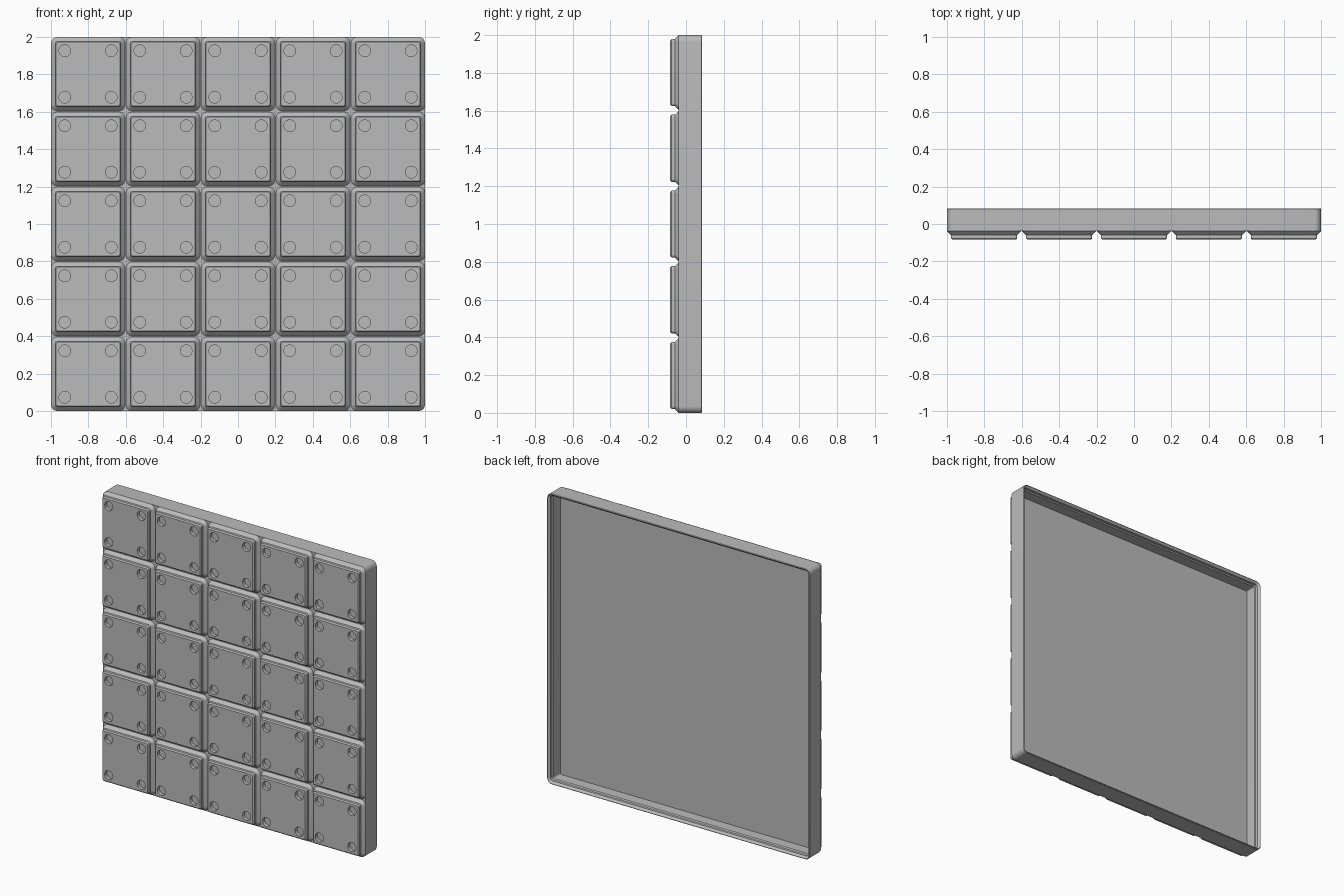
import bpy, bmesh
from math import sin, cos, pi
from mathutils import Vector

if "Cube" in bpy.data.objects:
    bpy.data.objects.remove(bpy.data.objects["Cube"], do_unlink=True)

MM = 2 / 209.5          # one millimetre in model units
PITCH = 42 * MM         # distance between feet
FRONT, BACK = -0.084, 0.084
CORNER_STEPS = 8

grey = bpy.data.materials.new("plain grey")
grey.use_nodes = True
colour = (0.5, 0.5, 0.5, 1)
grey.diffuse_color = colour
grey.node_tree.nodes["Principled BSDF"].inputs["Base Color"].default_value = colour


def ring(bm, size, radius, y):
    """Rounded square in the xz plane, centred on the origin."""
    verts = []
    c = size / 2 - radius
    for k, (sx, sz) in enumerate([(1, 1), (-1, 1), (-1, -1), (1, -1)]):
        for i in range(CORNER_STEPS + 1):
            a = pi / 2 * (k + i / CORNER_STEPS)
            verts.append(bm.verts.new((sx * c + radius * cos(a), y, sz * c + radius * sin(a))))
    return verts


def circle(bm, centre, radius, y, sides=32):
    return [bm.verts.new((centre[0] + radius * cos(2 * pi * i / sides), y,
                          centre[1] + radius * sin(2 * pi * i / sides))) for i in range(sides)]


def bridge(bm, a, b):
    n = len(a)
    for i in range(n):
        bm.faces.new((a[i], a[(i + 1) % n], b[(i + 1) % n], b[i]))


def loft(bm, sections):
    rings = [ring(bm, *s) for s in sections]
    for a, b in zip(rings, rings[1:]):
        bridge(bm, a, b)
    return rings


def finish(bm, name):
    bmesh.ops.recalc_face_normals(bm, faces=bm.faces)
    mesh = bpy.data.meshes.new(name)
    bm.to_mesh(mesh)
    bm.free()
    mesh.materials.append(grey)
    mesh.shade_smooth()
    mesh.set_sharp_from_angle(angle=pi / 6)
    return mesh


def place(mesh, name, location):
    obj = bpy.data.objects.new(name, mesh)
    obj.location = location
    bpy.context.collection.objects.link(obj)


# Shallow tray: outer wall, stepped stacking rim, recess and floor
seat = FRONT + 4.75 * MM
floor = FRONT + 6 * MM
rim = [(0, 0.3), (0.3, 0), (0, 0)]
outer = [(0, seat), (0, BACK - 0.3 * MM), (0.3, BACK)]
inner = [(0.5, BACK), (0.8, BACK - 0.3 * MM), (1.9, BACK - 1.4 * MM),
         (1.9, BACK - 3.2 * MM), (2.6, BACK - 3.9 * MM), (2.6, floor)]
bm = bmesh.new()
rings = loft(bm, [(2 - 2 * inset * MM, (3.75 - inset) * MM, y) for inset, y in outer + inner])
bm.faces.new(rings[0])
bm.faces.new(rings[-1])
place(finish(bm, "tray"), "tray", (0, 0, 1))

# One foot: chamfered block with four round sockets in its face
bm = bmesh.new()
rings = loft(bm, [(35.6 * MM, 0.8 * MM, FRONT),
                  (37.2 * MM, 1.6 * MM, FRONT + 0.8 * MM),
                  (37.2 * MM, 1.6 * MM, FRONT + 2.6 * MM),
                  (41.5 * MM, 3.75 * MM, seat)])
loops = [rings[0]]
for sx in (-1, 1):
    for sz in (-1, 1):
        centre = (sx * 13 * MM, sz * 13 * MM)
        mouth = circle(bm, centre, 3.25 * MM, FRONT)
        bottom = circle(bm, centre, 3.25 * MM, FRONT + 2.4 * MM)
        bridge(bm, mouth, bottom)
        bm.faces.new(bottom)
        loops.append(mouth)
edges = [bm.edges.get((l[i - 1], l[i])) for l in loops for i in range(len(l))]
bmesh.ops.triangle_fill(bm, edges=edges, use_beauty=True, normal=Vector((0, -1, 0)))
foot = finish(bm, "foot")

# Five by five grid of feet
for row in range(5):
    for col in range(5):
        place(foot, f"foot_{row + 1}_{col + 1}",
              ((col - 2) * PITCH, 0, 1 + (row - 2) * PITCH))
